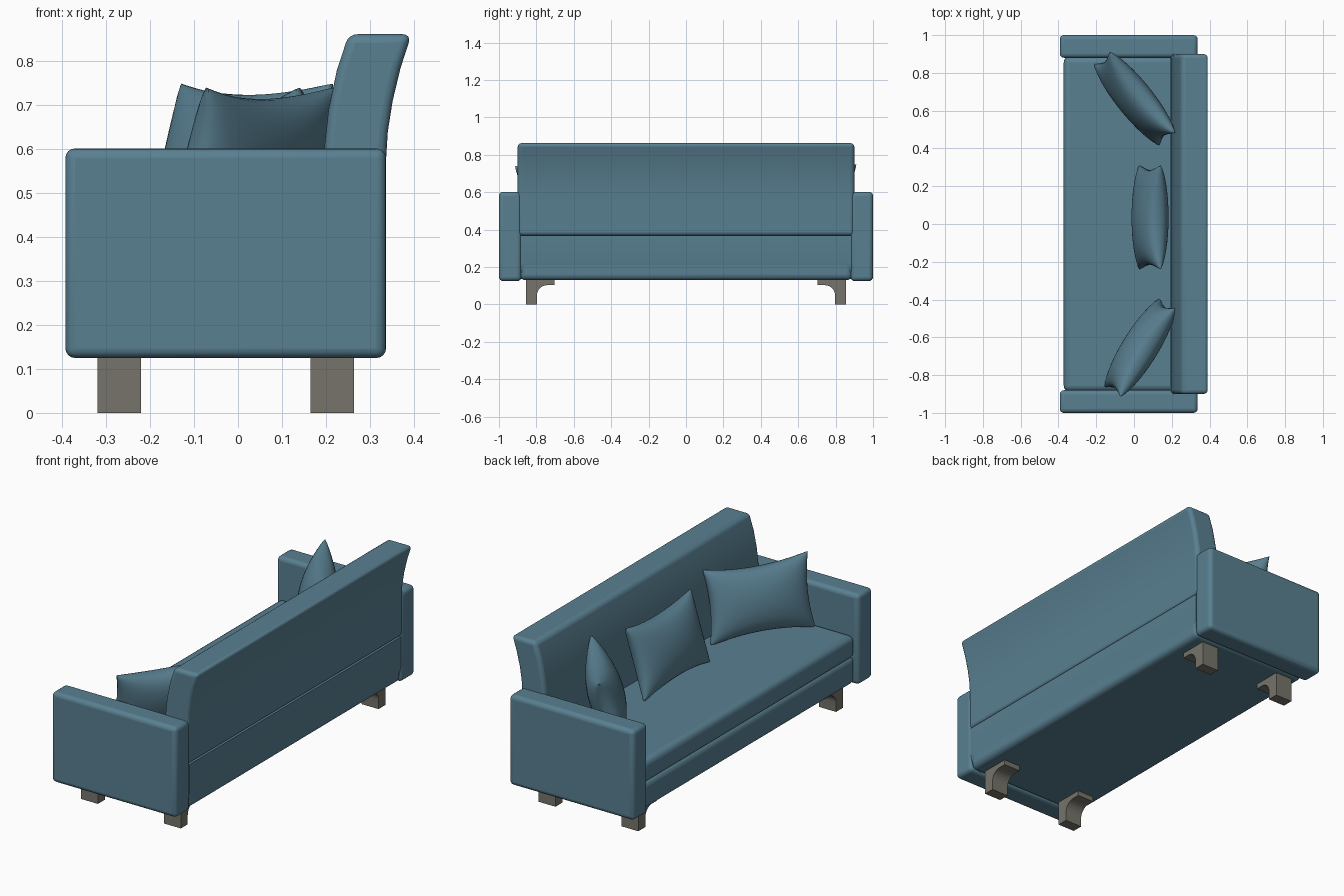
import bpy, bmesh, math
from mathutils import Matrix, Vector

if "Cube" in bpy.data.objects:
    bpy.data.objects.remove(bpy.data.objects["Cube"])


def material(name, rgb):
    m = bpy.data.materials.new(name)
    m.diffuse_color = (*rgb, 1)
    m.use_nodes = True
    m.node_tree.nodes["Principled BSDF"].inputs["Base Color"].default_value = m.diffuse_color
    return m


FABRIC = material("teal fabric", (0.10, 0.215, 0.285))
WOOD = material("grey wood", (0.18, 0.175, 0.145))


def finish(name, bm, mat, bevel=0.0, segments=4):
    bmesh.ops.recalc_face_normals(bm, faces=bm.faces[:])
    me = bpy.data.meshes.new(name)
    bm.to_mesh(me)
    bm.free()
    me.materials.append(mat)
    ob = bpy.data.objects.new(name, me)
    bpy.context.collection.objects.link(ob)
    if bevel:
        mod = ob.modifiers.new("rounding", 'BEVEL')
        mod.width = bevel
        mod.segments = segments
        mod.limit_method = 'ANGLE'
        mod.angle_limit = math.radians(40)
    bpy.ops.object.select_all(action='DESELECT')
    ob.select_set(True)
    bpy.context.view_layer.objects.active = ob
    bpy.ops.object.shade_smooth_by_angle(angle=math.radians(35))
    return ob


def prism(name, pts, a, b, mat, along='y', bevel=0.0):
    """Extrude a closed profile: (x, z) along y, or (y, z) along x."""
    bm = bmesh.new()
    place = (lambda p, t: (p[0], t, p[1])) if along == 'y' else (lambda p, t: (t, p[0], p[1]))
    face = bm.faces.new([bm.verts.new(place(p, a)) for p in pts])
    ext = bmesh.ops.extrude_face_region(bm, geom=[face])
    shift = (0, b - a, 0) if along == 'y' else (b - a, 0, 0)
    bmesh.ops.translate(bm, vec=shift, verts=[v for v in ext['geom'] if isinstance(v, bmesh.types.BMVert)])
    return finish(name, bm, mat, bevel)


def rect(x0, x1, z0, z1):
    return [(x0, z0), (x1, z0), (x1, z1), (x0, z1)]


# armrests
for side, y in (("front", -1.0), ("rear", 0.88)):
    prism(f"{side}_armrest", rect(-0.393, 0.337, 0.125, 0.602), y, y + 0.12, FABRIC, bevel=0.022)

# base frame, rounded, with a raised rail behind the seat
prism("base", rect(-0.37, 0.333, 0.13, 0.275), -0.89, 0.89, FABRIC, bevel=0.03)
rail = [(0.2, 0.2), (0.27, 0.135), (0.30, 0.14), (0.325, 0.17), (0.335, 0.22), (0.335, 0.368), (0.2, 0.368)]
prism("rear_rail", rail, -0.885, 0.885, FABRIC)

# seat cushion
prism("seat", rect(-0.372, 0.25, 0.268, 0.387), -0.885, 0.885, FABRIC, bevel=0.03)

# curved backrest
back = [(0.19, 0.368), (0.192, 0.5), (0.196, 0.60), (0.206, 0.69), (0.225, 0.78), (0.252, 0.862),
        (0.395, 0.862), (0.370, 0.785), (0.352, 0.71), (0.341, 0.64), (0.336, 0.56), (0.335, 0.368)]
prism("backrest", back, -0.9, 0.9, FABRIC, bevel=0.02)

# bracket legs with a concave curve on the inner side
for s, side in ((-1, "front"), (1, "rear")):
    curve = [(0.742 + 0.055 * math.sin(t), 0.048 + 0.055 * math.cos(t))
             for t in (i * math.pi / 16 for i in range(9))]
    leg = [(0.855, 0), (0.855, 0.132), (0.702, 0.132), (0.702, 0.103)] + curve + [(0.797, 0)]
    for x, end in ((-0.32, "left"), (0.165, "right")):
        prism(f"{side}_{end}_leg", [(s * y, z) for y, z in leg], x, x + 0.099, WOOD, along='x')


def pillow(name, centre, length_dir, lean, half_len=0.275, half_h=0.187, half_t=0.088, n=24):
    """Pinched cushion; lean is the horizontal shift from bottom to top."""
    bm = bmesh.new()
    for sign in (-1, 1):
        grid = bmesh.ops.create_grid(bm, x_segments=n, y_segments=n, size=1)['verts']
        for v in grid:
            u, w = math.sin(v.co.x * math.pi / 2), math.sin(v.co.y * math.pi / 2)
            eu, ew = max(0, 1 - u * u), max(0, 1 - w * w)
            v.co = (u * half_len * (1 - 0.09 * ew), w * half_h * (1 - 0.16 * eu),
                    sign * half_t * (eu * ew) ** 0.42)
    bmesh.ops.remove_doubles(bm, verts=bm.verts[:], dist=0.0004)
    L = Vector((*length_dir, 0)).normalized()
    U = Vector((*lean, 0.35)).normalized()
    N = L.cross(U).normalized()
    U = N.cross(L)
    m = Matrix((L, U, N)).transposed().to_4x4()
    bmesh.ops.transform(bm, matrix=Matrix.Translation(centre) @ m, verts=bm.verts[:])
    ob = finish(name, bm, FABRIC)
    for p in ob.data.polygons:
        p.use_smooth = True


# three loose pillows
pillow("middle_pillow", (0.085, 0.035, 0.562), (0, 1), (0.11, 0))
pillow("front_pillow", (0.032, -0.655, 0.56), (0.28, 0.45), (0.08, -0.05))
pillow("rear_pillow", (0.003, 0.664, 0.57), (0.33, -0.41), (0.08, 0.064))
